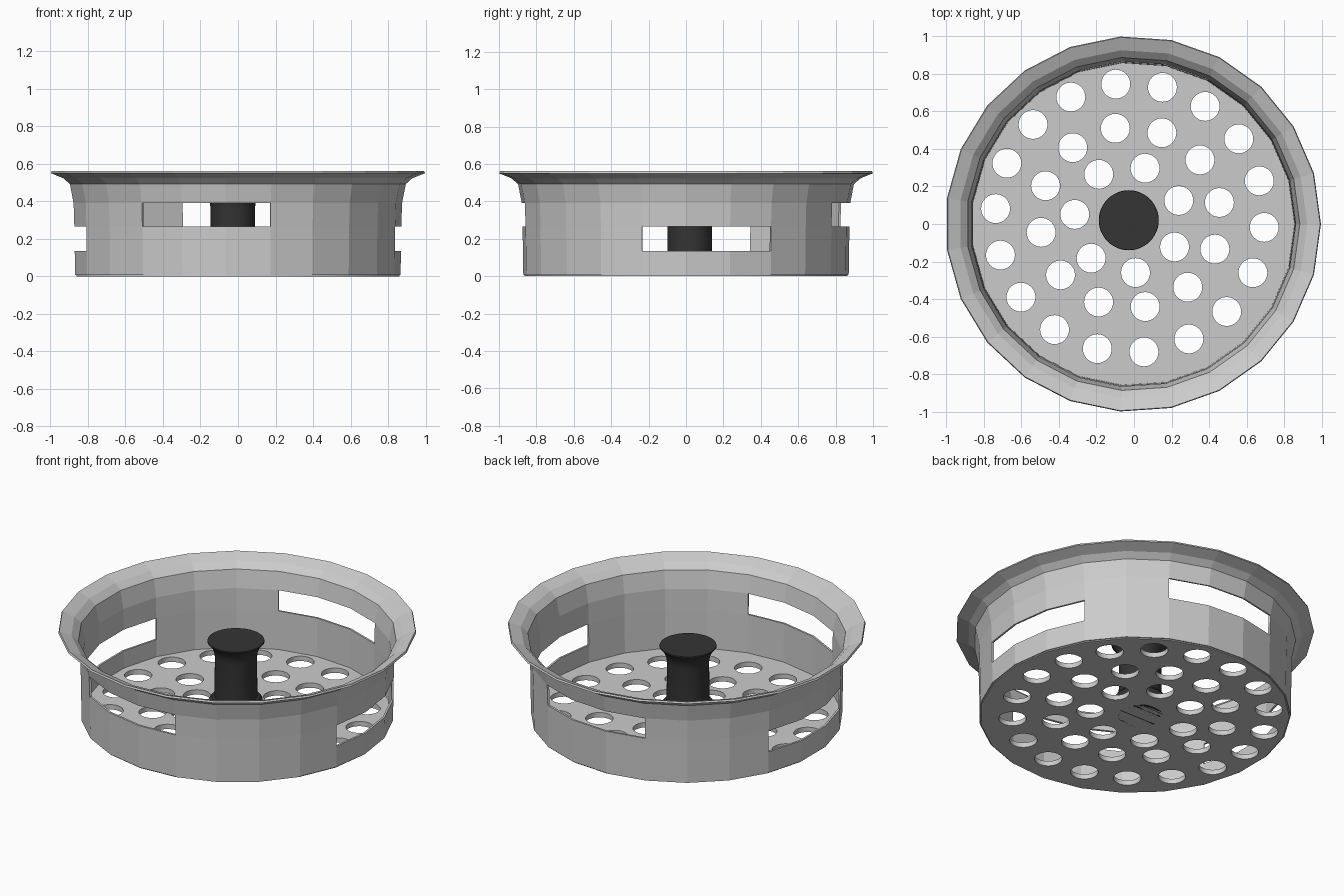
import bpy, bmesh
from math import cos, sin, pi, radians

if "Cube" in bpy.data.objects:
    bpy.data.objects.remove(bpy.data.objects["Cube"])

SIDES = 23
CX = -0.005  # odd-sided polygon: shift so its bounds are centred


def make_object(name, bm):
    mesh = bpy.data.meshes.new(name)
    bm.to_mesh(mesh)
    bm.free()
    obj = bpy.data.objects.new(name, mesh)
    bpy.context.collection.objects.link(obj)
    return obj


def revolve(bm, profile, sides, cx=0.0, cy=0.0, skip=lambda i, j: False):
    rings = [[bm.verts.new((cx + r * cos(2 * pi * i / sides),
                            cy + r * sin(2 * pi * i / sides), z))
              for i in range(sides)] for r, z in profile]
    for j in range(len(rings) - 1):
        for i in range(sides):
            if not skip(i, j):
                k = (i + 1) % sides
                bm.faces.new((rings[j][i], rings[j][k], rings[j + 1][k], rings[j + 1][i]))
    return rings


# Basket wall with flared rim; two low slots (sides), two high slots (front/back)
wall_profile = [(0.872, 0.006), (0.874, 0.135), (0.876, 0.265), (0.88, 0.39),
                (0.90, 0.492), (0.935, 0.523), (1.002, 0.55)]
low_slots = {22, 0, 1, 10, 11, 12}
high_slots = {4, 5, 6, 15, 16, 17}
bm = bmesh.new()
revolve(bm, wall_profile, SIDES, CX, 0,
        lambda i, j: (j == 1 and i in low_slots) or (j == 2 and i in high_slots))
wall = make_object("basket_wall", bm)
solid = wall.modifiers.new("thickness", 'SOLIDIFY')
solid.thickness = 0.012
solid.offset = -1

# Perforated floor: filled 2D curve with three rings of round holes
curve = bpy.data.curves.new("floor_outline", 'CURVE')
curve.dimensions = '2D'
curve.fill_mode = 'BOTH'
curve.extrude = 0.015


def add_loop(cx, cy, r, n):
    spline = curve.splines.new('POLY')
    spline.points.add(n - 1)
    for i, p in enumerate(spline.points):
        a = 2 * pi * i / n
        p.co = (cx + r * cos(a), cy + r * sin(a), 0, 1)
    spline.use_cyclic_u = True


add_loop(CX, 0, 0.865, SIDES)
for count, radius, start, cx, cy in [(18, 0.718, -4, -0.022, 0.032),
                                     (12, 0.482, 9.5, -0.02, 0.035),
                                     (7, 0.287, 20.5, -0.03, 0.025)]:
    for k in range(count):
        a = radians(start) + 2 * pi * k / count
        add_loop(cx + radius * cos(a), cy + radius * sin(a), 0.077, 32)
temp = bpy.data.objects.new("floor_outline", curve)
bpy.context.collection.objects.link(temp)
bpy.context.view_layer.update()
mesh = bpy.data.meshes.new_from_object(
    temp.evaluated_get(bpy.context.evaluated_depsgraph_get()))
bpy.data.objects.remove(temp)
floor = bpy.data.objects.new("perforated_floor", mesh)
floor.location.z = 0.015
bpy.context.collection.objects.link(floor)

# Dark centre knob with foot flange and flared top
knob_profile = [(0.125, -0.0), (0.125, 0.03), (0.148, 0.031), (0.148, 0.10), (0.135, 0.117),
                (0.12, 0.12), (0.118, 0.36), (0.123, 0.395), (0.138, 0.43), (0.16, 0.455),
                (0.158, 0.461)]
bm = bmesh.new()
rings = revolve(bm, knob_profile, 48, -0.028, 0.02)
bm.faces.new(rings[0][::-1])
bm.faces.new(rings[-1])
knob = make_object("centre_knob", bm)
mat = bpy.data.materials.new("dark_rubber")
mat.diffuse_color = (0.035, 0.035, 0.035, 1)
mat.use_nodes = True
mat.node_tree.nodes["Principled BSDF"].inputs["Base Color"].default_value = mat.diffuse_color
knob.data.materials.append(mat)
bpy.context.view_layer.objects.active = knob
knob.select_set(True)
bpy.ops.object.shade_smooth_by_angle(angle=radians(35))
